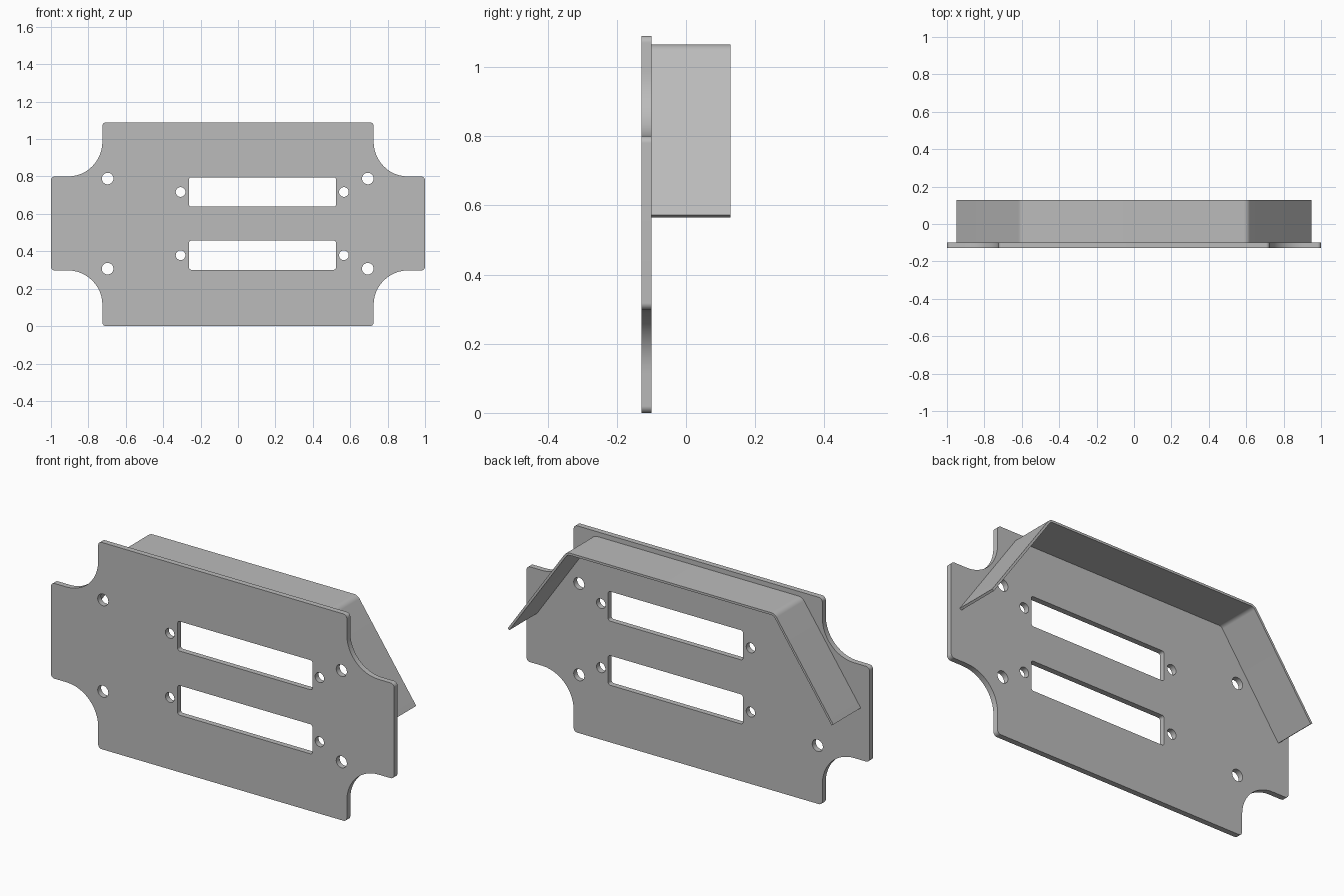
import bpy, bmesh, math
from mathutils import Vector, Matrix

cube = bpy.data.objects.get("Cube")
if cube:
    bpy.data.objects.remove(cube, do_unlink=True)

grey = bpy.data.materials.new("plain_grey")
grey.use_nodes = True
colour = (0.5, 0.5, 0.5, 1)
grey.diffuse_color = colour
grey.node_tree.nodes["Principled BSDF"].inputs["Base Color"].default_value = colour


def rounded(corners, steps=12):
    """Outline through (x, z, radius) corners, each filleted by its radius."""
    out = []
    for i, (x, z, r) in enumerate(corners):
        p = Vector((x, z))
        if r == 0:
            out.append(p)
            continue
        a = (Vector(corners[i - 1][:2]) - p).normalized()
        b = (Vector(corners[(i + 1) % len(corners)][:2]) - p).normalized()
        half = a.angle(b) / 2
        centre = p + (a + b).normalized() * r / math.sin(half)
        start = p + a * r / math.tan(half) - centre
        end = p + b * r / math.tan(half) - centre
        sweep = start.angle_signed(end)
        for k in range(steps + 1):
            out.append(centre + Matrix.Rotation(-sweep * k / steps, 2) @ start)
    return out


def rectangle(x0, x1, z0, z1, r):
    return rounded([(x0, z0, r), (x1, z0, r), (x1, z1, r), (x0, z1, r)], 5)


def circle(x, z, r, sides=32):
    turn = [2 * math.pi * k / sides for k in range(sides)]
    return [Vector((x + r * math.cos(t), z + r * math.sin(t))) for t in turn]


def extruded(name, outlines, y0, y1):
    """Solid between y0 and y1; outlines inside the first become holes."""
    curve = bpy.data.curves.new(name + "_profile", "CURVE")
    curve.dimensions = "2D"
    curve.fill_mode = "BOTH"
    curve.extrude = (y1 - y0) / 2
    for points in outlines:
        spline = curve.splines.new("POLY")
        spline.points.add(len(points) - 1)
        for sp, p in zip(spline.points, points):
            sp.co = (p.x, p.y, 0, 1)
        spline.use_cyclic_u = True
    temp = bpy.data.objects.new(name + "_profile", curve)
    bpy.context.collection.objects.link(temp)
    graph = bpy.context.evaluated_depsgraph_get()
    mesh = bpy.data.meshes.new_from_object(temp.evaluated_get(graph))
    bpy.data.objects.remove(temp, do_unlink=True)

    # Stand the profile upright and weld caps to walls
    mesh.transform(Matrix.Translation((0, (y0 + y1) / 2, 0)) @ Matrix.Rotation(math.pi / 2, 4, "X"))
    bm = bmesh.new()
    bm.from_mesh(mesh)
    bmesh.ops.remove_doubles(bm, verts=bm.verts, dist=0.0001)
    bmesh.ops.recalc_face_normals(bm, faces=bm.faces)
    bm.to_mesh(mesh)
    bm.free()
    mesh.name = name
    mesh.materials.clear()
    mesh.materials.append(grey)
    obj = bpy.data.objects.new(name, mesh)
    bpy.context.collection.objects.link(obj)
    bpy.ops.object.select_all(action="DESELECT")
    obj.select_set(True)
    bpy.context.view_layer.objects.active = obj
    bpy.ops.object.shade_smooth_by_angle(angle=math.radians(30))
    return obj


FRONT, BACK, REAR = -0.129, -0.100, 0.129

# Panel outline: one side, then the other side mirrored
tip, notch = 0.02, 0.185
side = [(0.725, 0, tip), (0.725, 0.298, notch), (1, 0.298, tip),
        (1, 0.80, tip), (0.725, 0.80, notch), (0.725, 1.09, tip)]
panel = rounded(side + [(-x, z, r) for x, z, r in reversed(side)])

# Two connector slots with screw holes, and four mounting holes
holes = []
for z in (0.379, 0.717):
    holes.append(rectangle(-0.262, 0.524, z - 0.078, z + 0.078, 0.012))
    holes += [circle(x, z, 0.026) for x in (-0.307, 0.566)]
for z in (0.307, 0.789):
    holes += [circle(x, z, 0.031) for x in (-0.697, 0.694)]
extruded("front_panel", [panel] + holes, FRONT, BACK)

# Bent sheet hood behind the panel, joined to its back face
thick, bend = 0.012, 0.04
foot, apex = Vector((0.949, 0.572)), Vector((0.607, 1.065))
leg = (foot - apex).normalized()
normal = Vector((-leg.y, leg.x))
inner_foot = foot - normal * thick
shift = thick * math.tan(leg.angle(Vector((1, 0))) / 2)
outer = [(foot.x, foot.y, 0), (apex.x, apex.y, bend)]
inner = [(apex.x - shift, apex.y - thick, bend - thick), (inner_foot.x, inner_foot.y, 0)]
mirror = lambda pts: [(-x, z, r) for x, z, r in reversed(pts)]
hood = rounded(outer + mirror(outer) + mirror(inner) + inner)
extruded("rear_hood", [hood], BACK, REAR)
